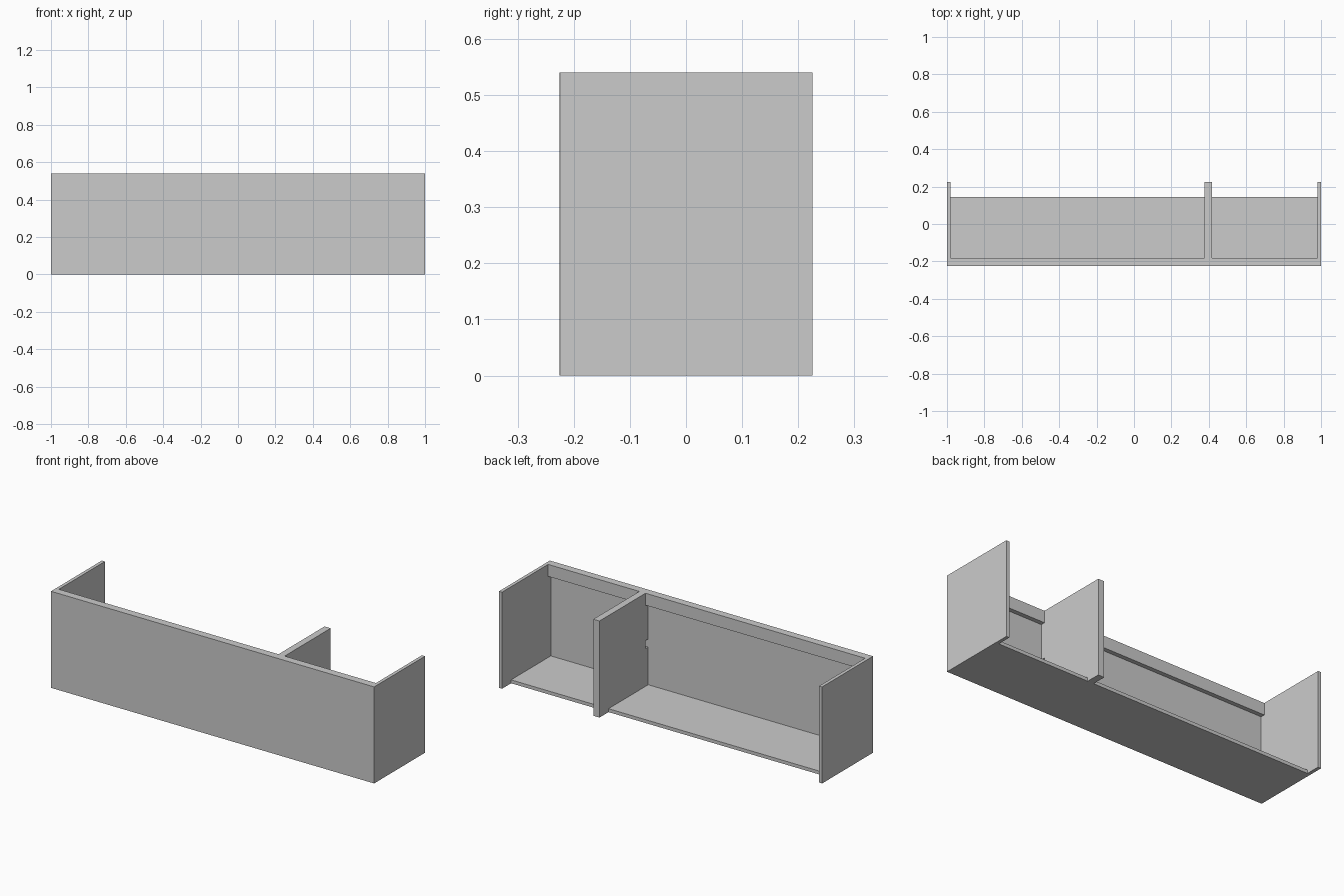
import bpy, bmesh
from mathutils import Vector

if "Cube" in bpy.data.objects:
    bpy.data.objects.remove(bpy.data.objects["Cube"])

X, Y, H, T = 1.0, 0.225, 0.54, 0.019     # half width, half depth, height, board thickness
FLOOR_BACK = 0.145                       # floor stops short of the back
RAIL_Y, RAIL_Z = -0.182, H - 0.067       # inner face and underside of the top rail
DIV = (0.378, 0.416)                     # divider sides


def prism(name, points, offset):
    """Extrude a closed 3D outline along an offset vector."""
    bm = bmesh.new()
    face = bm.faces.new([bm.verts.new(p) for p in points])
    new = bmesh.ops.extrude_face_region(bm, geom=[face])["geom"]
    verts = [g for g in new if isinstance(g, bmesh.types.BMVert)]
    bmesh.ops.translate(bm, verts=verts, vec=Vector(offset))
    bmesh.ops.recalc_face_normals(bm, faces=bm.faces)
    mesh = bpy.data.meshes.new(name)
    bm.to_mesh(mesh)
    bm.free()
    obj = bpy.data.objects.new(name, mesh)
    bpy.context.collection.objects.link(obj)
    return obj


def board(name, x0, x1, y0, y1, z0, z1):
    """Plain rectangular board."""
    return prism(name, [(x0, y0, z0), (x1, y0, z0), (x1, y1, z0), (x0, y1, z0)],
                 (0, 0, z1 - z0))


# Front panel, mitred at both corners
prism("front_panel", [(-X, -Y, 0), (X, -Y, 0), (X - T, -Y + T, 0), (-X + T, -Y + T, 0)],
      (0, 0, H))

# Side panels, mitred to the front
for side, s in (("left", -1), ("right", 1)):
    prism(side + "_side_panel",
          [(s * X, -Y, 0), (s * X, Y, 0), (s * (X - T), Y, 0), (s * (X - T), -Y + T, 0)],
          (0, 0, H))

# Floor and stiffening rail behind the front panel
board("floor_panel", -X + T, X - T, -Y + T, FLOOR_BACK, 0, T)
board("top_rail", -X + T, X - T, -Y + T, RAIL_Y, RAIL_Z, H)

# Divider, cut around the floor and rail, with a small cable notch at the front
profile = [(Y, 0), (Y, H), (RAIL_Y, H), (RAIL_Y, RAIL_Z), (-Y + T, RAIL_Z),
           (-Y + T, 0.275), (RAIL_Y, 0.275), (RAIL_Y, 0.23), (-Y + T, 0.23),
           (-Y + T, T), (FLOOR_BACK, T), (FLOOR_BACK, 0)]
prism("divider", [(DIV[0], y, z) for y, z in profile], (DIV[1] - DIV[0], 0, 0))
